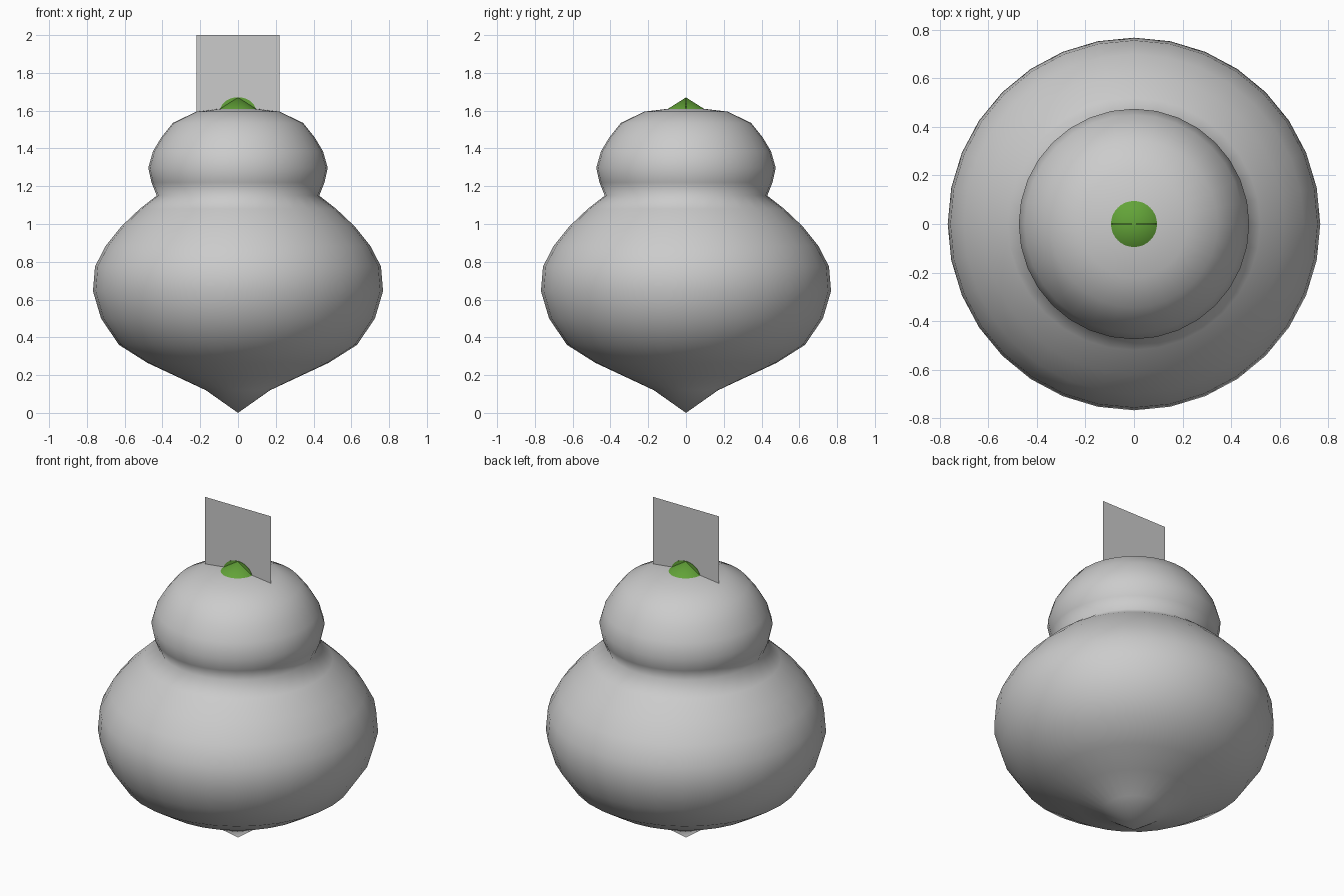
import bpy, bmesh, math

if "Cube" in bpy.data.objects:
    bpy.data.objects.remove(bpy.data.objects["Cube"])


def material(name, rgb):
    m = bpy.data.materials.new(name)
    m.diffuse_color = (*rgb, 1)
    m.use_nodes = True
    m.node_tree.nodes["Principled BSDF"].inputs["Base Color"].default_value = m.diffuse_color
    return m


grey = material("warm_grey", (0.6, 0.6, 0.6))
green = material("leaf_green", (0.125, 0.37, 0.04))


def make_object(name, bm, mat, smooth=False):
    me = bpy.data.meshes.new(name)
    bm.to_mesh(me)
    bm.free()
    me.materials.append(mat)
    for p in me.polygons:
        p.use_smooth = smooth
    ob = bpy.data.objects.new(name, me)
    bpy.context.collection.objects.link(ob)
    return ob


def lathe(name, profile, mat, steps=32):
    """Spin an (r, z) profile about the z axis."""
    bm = bmesh.new()
    vs = [bm.verts.new((r, 0, z)) for r, z in profile]
    es = [bm.edges.new(pair) for pair in zip(vs, vs[1:])]
    bmesh.ops.spin(bm, geom=vs + es, cent=(0, 0, 0), axis=(0, 0, 1),
                   angle=math.tau, steps=steps)
    bmesh.ops.remove_doubles(bm, verts=bm.verts, dist=0.0005)
    bmesh.ops.recalc_face_normals(bm, faces=bm.faces)
    # open shells must face away from the axis
    f = max(bm.faces, key=lambda f: f.calc_center_median().xy.length)
    c = f.calc_center_median()
    if f.normal.x * c.x + f.normal.y * c.y < 0:
        bmesh.ops.reverse_faces(bm, faces=bm.faces)
    return make_object(name, bm, mat, True)


# Two-bulge body with pointed base
lathe("body", [(0, 0), (0.17, 0.12), (0.33, 0.195), (0.48, 0.265),
               (0.63, 0.36), (0.725, 0.5), (0.768, 0.645), (0.757, 0.775),
               (0.70, 0.885), (0.62, 0.985), (0.52, 1.08), (0.43, 1.15),
               (0.458, 1.22), (0.475, 1.297), (0.45, 1.385), (0.405, 1.46),
               (0.345, 1.535), (0.22, 1.595), (0.095, 1.61)], grey)

# Small green cone closing the top
lathe("green_tip", [(0.095, 1.61), (0, 1.67)], green)

# Flat upright tab, facing back
bm = bmesh.new()
bm.faces.new([bm.verts.new(p) for p in
              ((0.22, 0, 1.595), (-0.22, 0, 1.595), (-0.22, 0, 2), (0.22, 0, 2))])
make_object("upright_tab", bm, grey)

# Painted green half round on both sides of the tab
bm = bmesh.new()
arc = [(0.095 * math.cos(a), 1.597 + 0.074 * math.sin(a))
       for a in (math.pi * i / 16 for i in range(17))]
face = bm.faces.new([bm.verts.new((x, -0.003, z)) for x, z in arc])
ext = bmesh.ops.extrude_face_region(bm, geom=[face])
for v in ext["geom"]:
    if isinstance(v, bmesh.types.BMVert):
        v.co.y = 0.003
bmesh.ops.recalc_face_normals(bm, faces=bm.faces)
make_object("green_tab_mark", bm, green)
